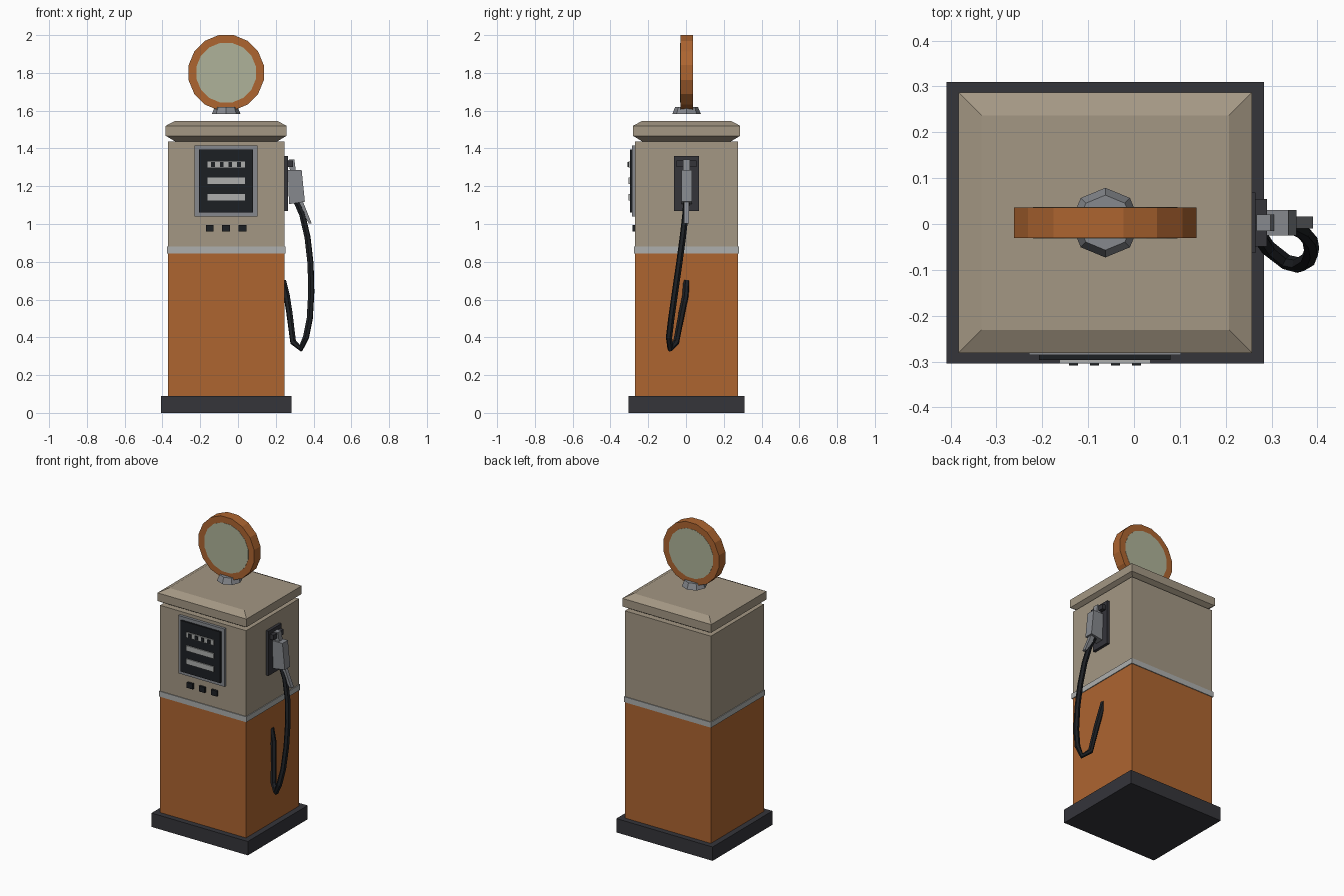
import bpy, bmesh, math
from mathutils import Matrix

if "Cube" in bpy.data.objects:
    bpy.data.objects.remove(bpy.data.objects["Cube"])

CX, CY = -0.0625, 0.003


def material(name, r, g, b):
    m = bpy.data.materials.new(name)
    m.diffuse_color = (r, g, b, 1)
    m.use_nodes = True
    m.node_tree.nodes["Principled BSDF"].inputs["Base Color"].default_value = m.diffuse_color
    return m


ORANGE = material("orange_paint", 0.42, 0.13, 0.03)
CREAM = material("cream_paint", 0.37, 0.31, 0.23)
DARK = material("dark_metal", 0.035, 0.035, 0.042)
BLACK = material("black_rubber", 0.012, 0.014, 0.017)
STEEL = material("steel", 0.24, 0.25, 0.27)
CHROME = material("chrome", 0.42, 0.43, 0.42)
GLASS = material("pale_glass", 0.43, 0.45, 0.32)


def finish(name, bm, mat):
    bmesh.ops.recalc_face_normals(bm, faces=bm.faces)
    me = bpy.data.meshes.new(name)
    bm.to_mesh(me)
    bm.free()
    me.materials.append(mat)
    ob = bpy.data.objects.new(name, me)
    bpy.context.collection.objects.link(ob)
    return ob


def box(name, x, y, z, mat):
    """Box from (min, max) pairs."""
    bm = bmesh.new()
    bmesh.ops.create_cube(bm, size=1)
    for v in bm.verts:
        for i, (lo, hi) in enumerate((x, y, z)):
            v.co[i] = lo if v.co[i] < 0 else hi
    return finish(name, bm, mat)


def loft(name, rings, mat):
    """Skin between stacked rings with equal point counts, capped at both ends."""
    bm = bmesh.new()
    vs = [[bm.verts.new(p) for p in r] for r in rings]
    n = len(vs[0])
    for a, b in zip(vs, vs[1:]):
        for i in range(n):
            bm.faces.new((a[i], a[(i + 1) % n], b[(i + 1) % n], b[i]))
    bm.faces.new(vs[0])
    bm.faces.new(vs[-1])
    return finish(name, bm, mat)


def slab(name, hx, hy, z, mat):
    return box(name, (CX - hx, CX + hx), (CY - hy, CY + hy), z, mat)


def extrude_y(name, profile, half, mat):
    """Side profile in x, z extruded across y."""
    return loft(name, [[(x, CY + s * half, z) for x, z in profile] for s in (-1, 1)], mat)


def circle(r, n, phase=0.0):
    return [(r * math.cos(2 * math.pi * (i + phase) / n),
             r * math.sin(2 * math.pi * (i + phase) / n)) for i in range(n)]


# Cabinet
slab("base_plinth", 0.346, 0.307, (0, 0.09), DARK)
slab("lower_cabinet", 0.309, 0.272, (0.09, 0.85), ORANGE)
slab("trim_band", 0.314, 0.277, (0.845, 0.88), CHROME)
slab("upper_cabinet", 0.309, 0.272, (0.87, 1.437), CREAM)

# Chamfered roof
rings = []
for z, inset in ((1.437, 0.05), (1.467, 0), (1.52, 0), (1.546, 0.05)):
    hx, hy = 0.32 - inset, 0.284 - inset
    rings.append([(CX + sx * hx, CY + sy * hy, z)
                  for sx, sy in ((-1, -1), (1, -1), (1, 1), (-1, 1))])
loft("roof_cap", rings, CREAM)

# Round sign on its collar
loft("sign_collar", [[(CX + x, CY + y, z) for x, y in circle(r, 8)]
                     for r, z in ((0.076, 1.582), (0.06, 1.62))], STEEL)
ring = circle(0.203, 16, 0.5)
extrude_y("sign_disc", [(CX + x, 1.801 + z) for x, z in ring], 0.033, ORANGE)
face = circle(0.161, 16, 0.5)
extrude_y("sign_faces", [(CX + x, 1.801 + z) for x, z in face], 0.0345, GLASS)

# Front display
box("display_frame", (-0.229, 0.102), (-0.286, -0.26), (1.04, 1.416), STEEL)
box("display_panel", (-0.207, 0.08), (-0.297, -0.27), (1.062, 1.394), BLACK)
for i, z in enumerate((1.315, 1.228, 1.142)):
    box(f"display_strip_{i + 1}", (-0.162, 0.036), (-0.304, -0.29), (z - 0.017, z + 0.017), CHROME)
for i in range(4):
    x = -0.132 + i * 0.0457
    box(f"counter_window_{i + 1}", (x - 0.01, x + 0.01), (-0.309, -0.3), (1.303, 1.327), BLACK)
for i in range(3):
    x = CX + (i - 1) * 0.087
    box(f"push_button_{i + 1}", (x - 0.021, x + 0.021), (-0.283, -0.26), (0.96, 0.995), BLACK)

# Nozzle holder on the right side
box("holder_plate", (0.24, 0.265), (CY - 0.066, CY + 0.066), (1.07, 1.36), DARK)
box("holder_hook", (0.26, 0.29), (CY - 0.052, CY + 0.052), (1.302, 1.335), DARK)

# Nozzle
extrude_y("nozzle_spout", [(0.267, 1.34), (0.298, 1.342), (0.308, 1.27), (0.277, 1.27)], 0.018, STEEL)
extrude_y("nozzle_body", [(0.264, 1.285), (0.337, 1.285), (0.354, 1.118), (0.27, 1.105)], 0.028, STEEL)
extrude_y("nozzle_handle", [(0.305, 1.12), (0.343, 1.12), (0.39, 1.003), (0.375, 1.003)], 0.013, STEEL)

# Hanging hose
path = [(0.305, 0.003, 1.13), (0.34, -0.003, 1.05), (0.368, -0.017, 0.93), (0.384, -0.036, 0.79),
        (0.388, -0.058, 0.64), (0.38, -0.078, 0.5), (0.36, -0.09, 0.40), (0.332, -0.083, 0.34),
        (0.292, -0.052, 0.375), (0.272, -0.022, 0.53), (0.258, -0.003, 0.62), (0.238, 0.002, 0.70)]
cu = bpy.data.curves.new("fuel_hose", "CURVE")
cu.dimensions = "3D"
sp = cu.splines.new("POLY")
sp.points.add(len(path) - 1)
for p, co in zip(sp.points, path):
    p.co = (*co, 1)
cu.bevel_depth = 0.017
cu.bevel_resolution = 1
cu.use_fill_caps = True
sp.use_smooth = False
cu.materials.append(BLACK)
bpy.context.collection.objects.link(bpy.data.objects.new("fuel_hose", cu))
